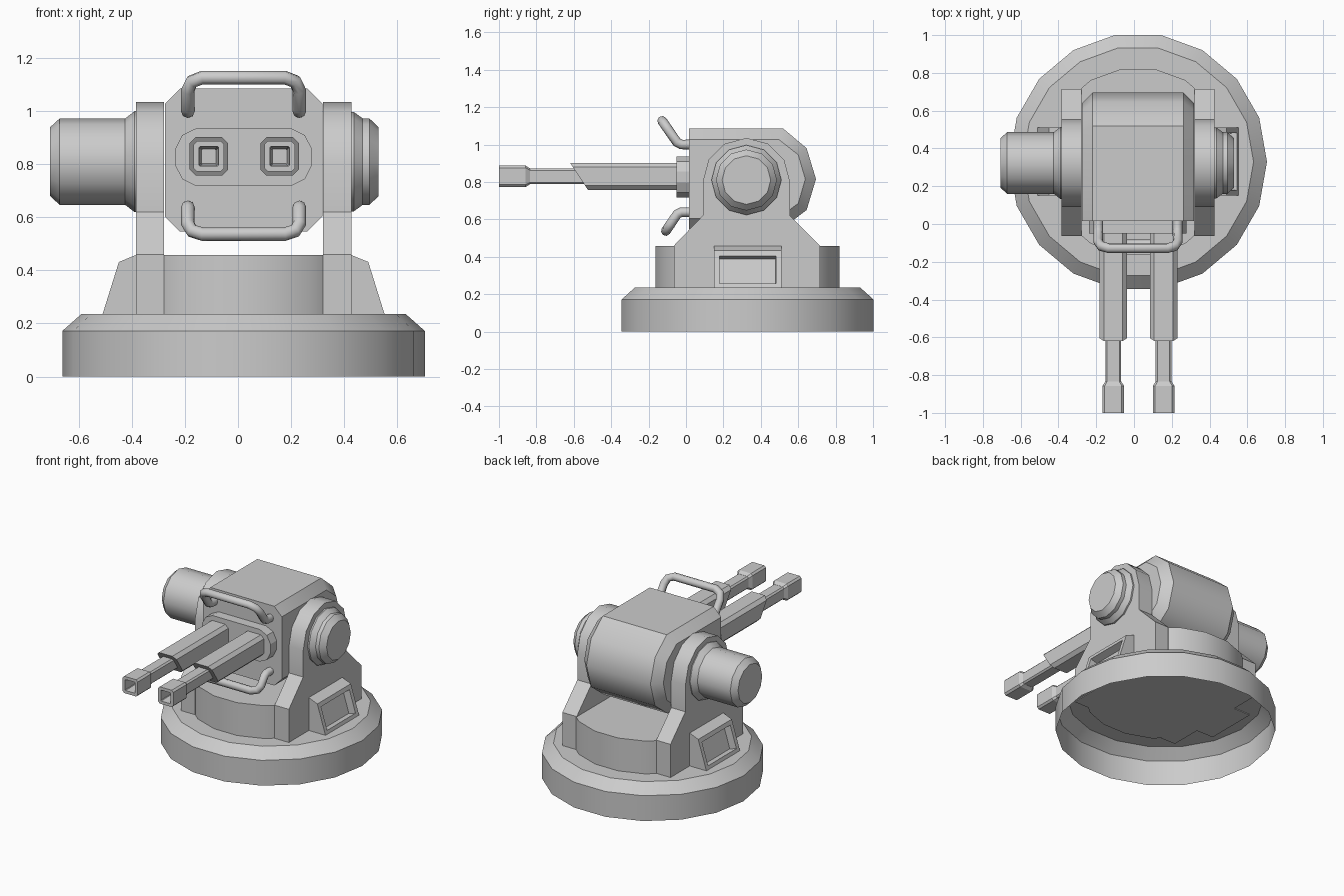
import bpy, bmesh, math

if "Cube" in bpy.data.objects:
    bpy.data.objects.remove(bpy.data.objects["Cube"])

CX, CY = 0.021, 0.329      # turret axis
PZ, PY = 0.81, 0.323       # tilt pivot


def finish(name, bm, angle=32):
    bmesh.ops.recalc_face_normals(bm, faces=bm.faces)
    me = bpy.data.meshes.new(name)
    bm.to_mesh(me)
    bm.free()
    ob = bpy.data.objects.new(name, me)
    bpy.context.collection.objects.link(ob)
    smooth(ob, angle)
    return ob


def smooth(ob, angle):
    bpy.ops.object.select_all(action='DESELECT')
    ob.select_set(True)
    bpy.context.view_layer.objects.active = ob
    bpy.ops.object.shade_smooth_by_angle(angle=math.radians(angle))


def loft(rings, cap_start=True, cap_end=True):
    """Skin matching closed rings of 3D points."""
    bm = bmesh.new()
    vs = [[bm.verts.new(p) for p in r] for r in rings]
    n = len(rings[0])
    for a, b in zip(vs, vs[1:]):
        for i in range(n):
            j = (i + 1) % n
            bm.faces.new((a[i], a[j], b[j], b[i]))
    if cap_start:
        bm.faces.new(vs[0])
    if cap_end:
        bm.faces.new(vs[-1])
    bmesh.ops.recalc_face_normals(bm, faces=bm.faces)
    return bm


def circle(r, n):
    return [(r * math.cos(math.tau * i / n), r * math.sin(math.tau * i / n)) for i in range(n)]


def octagon(h, c):
    k = h - c
    return [(h, -k), (h, k), (k, h), (-k, h), (-h, k), (-h, -k), (-k, -h), (k, -h)]


# Base: open-bottomed 18-sided shell with a chamfered rim
finish("base", loft([[(CX + x, CY + y, z) for x, y in circle(r, 18)]
                     for r, z in ((0.683, 0), (0.683, 0.172), (0.612, 0.235))], cap_start=False))

# Drum: round front and back, cut flat where the supports stand
arc = [(0.5 * math.cos(math.radians(a)), 0.5 * math.sin(math.radians(a))) for a in (60, 80, 100, 120)]
half = [(0.302, 0.388)] + arc + [(-0.302, 0.388)]
drum = half + [(-x, -y) for x, y in half]
finish("drum", loft([[(CX + x, CY + y, z) for x, y in drum] for z in (0.23, 0.458)]))

# Support side profile: wide foot, shoulders, rounded head
head = [(PY + 0.233 * math.cos(math.radians(a)), 0.802 + 0.233 * math.sin(math.radians(a)))
        for a in range(0, 181, 30)]
support = ([(-0.064, 0.23), (0.716, 0.23), (0.716, 0.46), (0.556, 0.62)] + head
           + [(0.09, 0.62), (-0.064, 0.46)])

for side, word in ((-1, "left"), (1, "right")):
    finish(word + "_support", loft([[(CX + side * d, y, z) for y, z in support]
                                    for d in (0.299, 0.406)]))

    # Side box with a recessed sloping face
    prof = [(0.39, 0.23), (0.533, 0.23), (0.47, 0.432), (0.406, 0.458), (0.39, 0.458)]
    bm = loft([[(CX + side * d, y, z) for d, z in prof] for y in (0.15, 0.51)])
    slope = [f for f in bm.faces if 0.9 < f.normal.x * side < 0.99]
    bmesh.ops.inset_region(bm, faces=slope, thickness=0.04)
    bmesh.ops.inset_region(bm, faces=slope, thickness=0.003, depth=-0.05)
    finish(word + "_side_box", bm, 20)

# Trunnions: long motor on the left, short cap on the right
for name, steps in (("left_motor", [(-0.37, 0.19), (-0.39, 0.19), (-0.425, 0.163), (-0.672, 0.163), (-0.708, 0.13)]),
                    ("right_cap", [(0.41, 0.187), (0.437, 0.187), (0.47, 0.163), (0.495, 0.163), (0.53, 0.13)])):
    finish(name, loft([[(x, PY + a, PZ + b) for a, b in circle(r, 12)] for x, r in steps]))

# Gun housing: flat front, rounded back, chamfered sides
outer = [(0.016, 0.547), (0.51, 0.547), (0.645, 0.65), (0.695, 0.815),
         (0.645, 0.98), (0.52, 1.085), (0.016, 1.085)]
inner = [(0.016, 0.604), (0.49, 0.604), (0.6, 0.685), (0.638, 0.815),
         (0.6, 0.945), (0.495, 1.028), (0.016, 1.028)]
finish("gun_housing", loft([[(CX + d, y, z) for y, z in p]
                            for d, p in ((-0.297, inner), (-0.24, outer), (0.24, outer), (0.297, inner))]), 40)

# Front plate around the barrels
q = [(0.258, 0.03), (0.231, 0.083), (0.178, 0.109)]
plate = (q + [(-x, z) for x, z in q[::-1]] + [(-x, -z) for x, z in q] + [(x, -z) for x, z in q[::-1]])
finish("barrel_plate", loft([[(CX + x, y, 0.827 + z) for x, z in plate] for y in (0.03, -0.05)]), 20)

# Twin barrels: slant-cut sleeve, thin barrel, hollow square muzzle
BZ = 0.83
for bx, word in ((-0.11, "left"), (0.157, "right")):
    def ring(h, c, y, slant=0.0):
        return [(bx + a, y - slant * b, BZ + b) for a, b in octagon(h, c)]
    finish(word + "_barrel_sleeve", loft([ring(0.072, 0.022, -0.03), ring(0.072, 0.022, -0.572, 0.66)]), 20)
    finish(word + "_barrel", loft([ring(0.042, 0.01, -0.5), ring(0.042, 0.01, -0.85)]), 20)
    finish(word + "_muzzle", loft([ring(0.043, 0.01, -0.835), ring(0.057, 0.012, -0.857),
                                   ring(0.057, 0.012, -1.0), ring(0.037, 0.004, -1.0),
                                   ring(0.027, 0.003, -0.9)]), 20)

# Bent tube handles above and below the barrels: (y, z) of leg, bend and bar
for name, z0, z1, y1 in (("upper_handle", 1.0, 1.127, -0.128), ("lower_handle", 0.638, 0.537, -0.108)):
    def at(x, t):
        return (x, -0.04 + (y1 + 0.04) * t, z0 + (z1 - z0) * t)
    leg = [(0.21, 0.04, z0), (0.21, -0.025, z0), at(0.21, 0.1), at(0.21, 0.62), at(0.195, 0.88), at(0.155, 1)]
    path = leg + [(-x, y, z) for x, y, z in leg[::-1]]
    cu = bpy.data.curves.new(name, 'CURVE')
    cu.dimensions = '3D'
    cu.bevel_depth = 0.026
    cu.bevel_resolution = 2
    cu.use_fill_caps = True
    sp = cu.splines.new('POLY')
    sp.points.add(len(path) - 1)
    for p, (x, y, z) in zip(sp.points, path):
        p.co = (CX + x, y, z, 1)
    ob = bpy.data.objects.new(name, cu)
    bpy.context.collection.objects.link(ob)
    bpy.ops.object.select_all(action='DESELECT')
    ob.select_set(True)
    bpy.context.view_layer.objects.active = ob
    bpy.ops.object.convert(target='MESH')
    smooth(bpy.context.view_layer.objects.active, 50)
